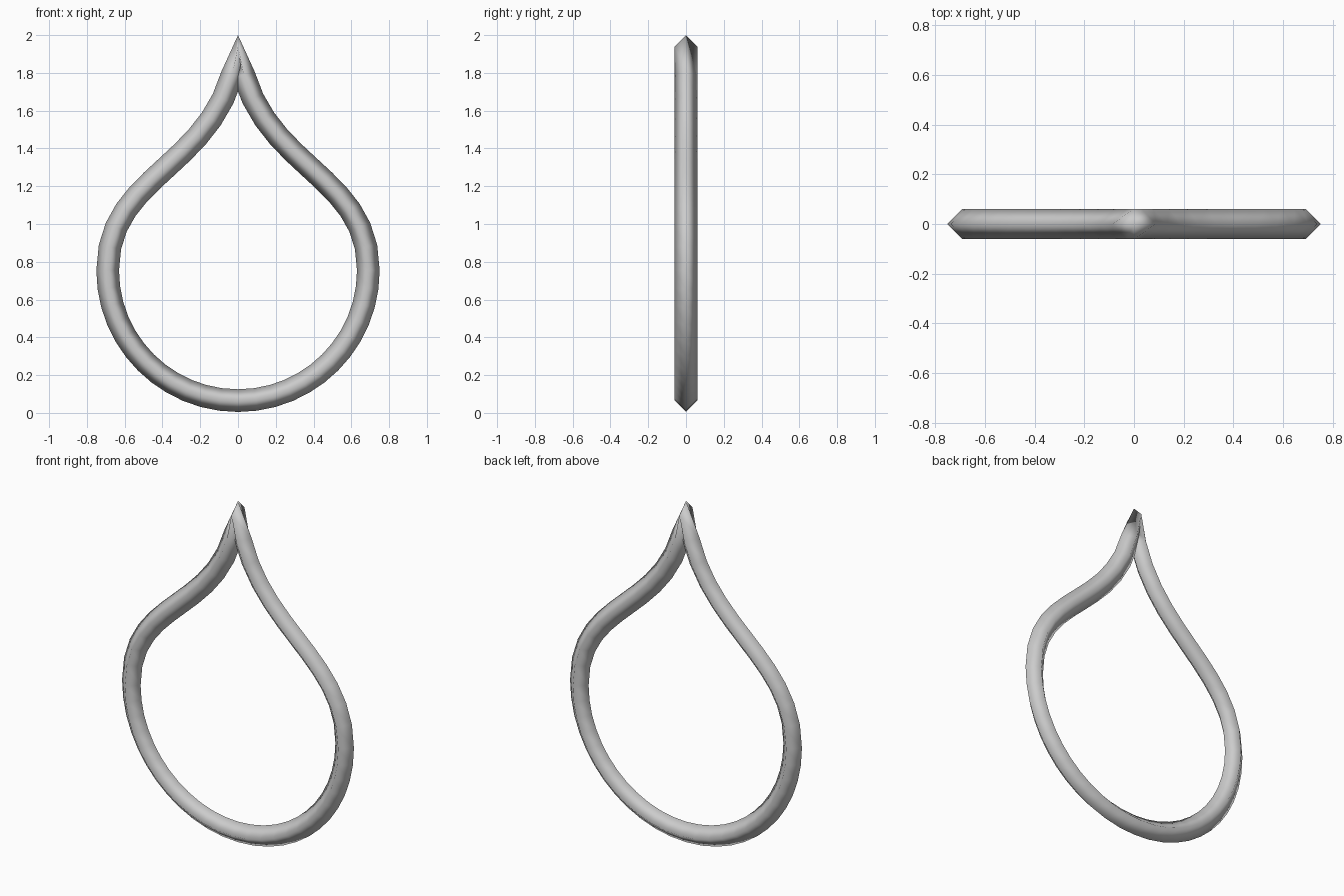
import bpy
import math

if "Cube" in bpy.data.objects:
    bpy.data.objects.remove(bpy.data.objects["Cube"])

TUBE = 0.06          # tube radius, diamond-shaped section
R, CZ = 0.69, 0.755  # round lower part: centreline radius and centre height
K = 0.5523 * R       # handle length of a quarter circle

# Teardrop centreline: (point, incoming handle, outgoing handle) as x, z
path = [
    ((0, CZ - R), (-K, CZ - R), (K, CZ - R)),          # bottom
    ((R, CZ), (R, CZ - K), (R, 1.29)),                 # right side
    ((0, 1.94), (0.08, 1.29), (-0.08, 1.29)),          # pointed tip
    ((-R, CZ), (-R, 1.29), (-R, CZ - K)),              # left side
]

curve = bpy.data.curves.new("teardrop_path", 'CURVE')
curve.dimensions = '3D'
curve.resolution_u = 12
curve.bevel_depth = TUBE
curve.bevel_resolution = 0
spline = curve.splines.new('BEZIER')
spline.bezier_points.add(len(path) - 1)
spline.use_cyclic_u = True
for bp, (co, left, right) in zip(spline.bezier_points, path):
    bp.handle_left_type = bp.handle_right_type = 'FREE'
    bp.co = (co[0], co[1], 0)
    bp.handle_left = (left[0], left[1], 0)
    bp.handle_right = (right[0], right[1], 0)

# Sweep to a mesh, stand it upright and shade it smooth
helper = bpy.data.objects.new("path_helper", curve)
bpy.context.collection.objects.link(helper)
bpy.context.view_layer.update()
depsgraph = bpy.context.evaluated_depsgraph_get()
mesh = bpy.data.meshes.new_from_object(helper.evaluated_get(depsgraph))
bpy.data.objects.remove(helper)
for v in mesh.vertices:
    x, y, z = v.co
    v.co = (x, -z, y)
for p in mesh.polygons:
    p.use_smooth = True

# Grey metal colour
grey = bpy.data.materials.new("light_grey")
grey.diffuse_color = (0.6, 0.6, 0.6, 1)
grey.use_nodes = True
grey.node_tree.nodes["Principled BSDF"].inputs["Base Color"].default_value = grey.diffuse_color
mesh.materials.clear()
mesh.materials.append(grey)

ring = bpy.data.objects.new("teardrop_ring", mesh)
bpy.context.collection.objects.link(ring)
